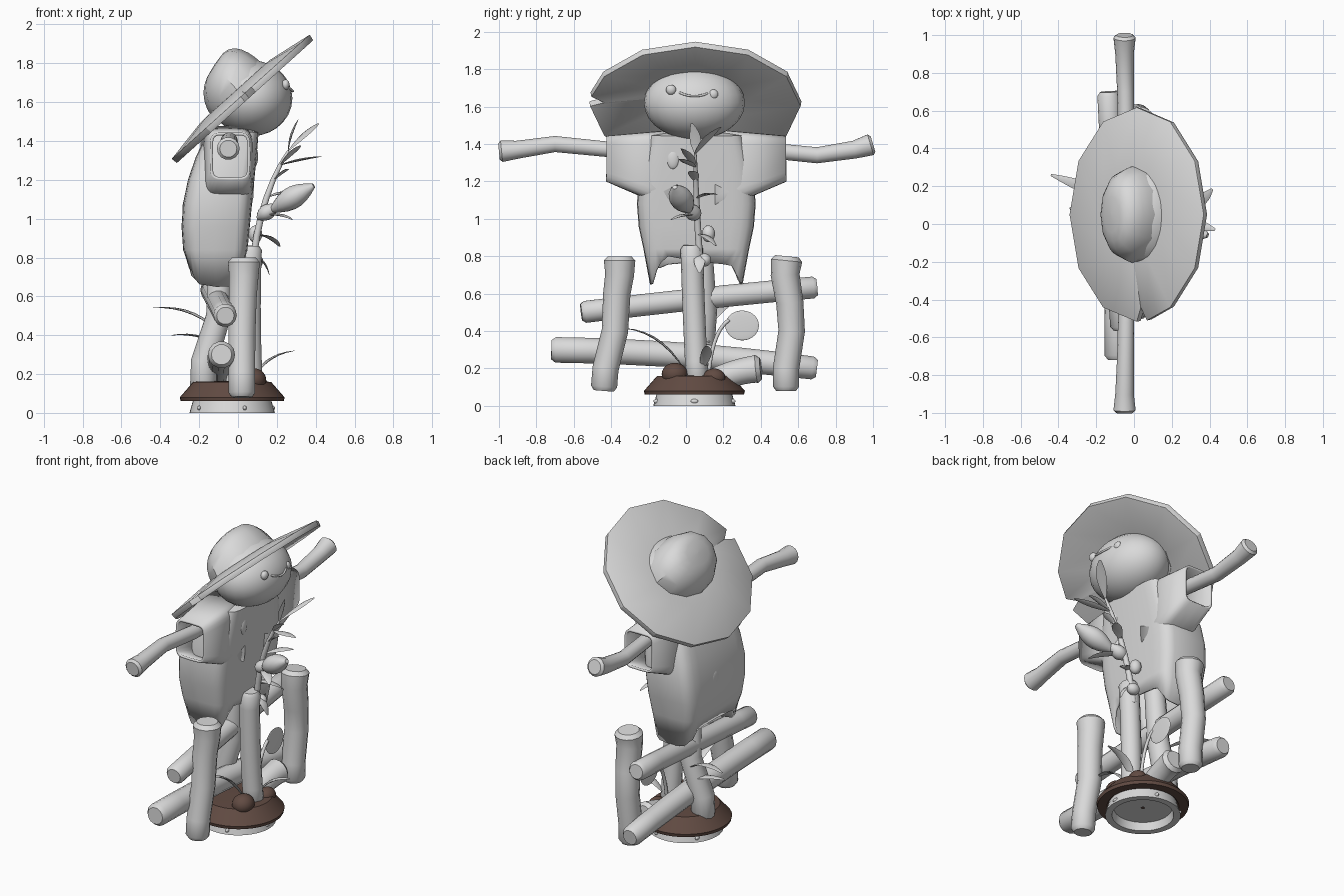
import bpy, bmesh, math, random
from mathutils import Vector, Matrix

random.seed(4)
cube = bpy.data.objects.get("Cube")
if cube:
    bpy.data.objects.remove(cube)


def material(name, color):
    mat = bpy.data.materials.new(name)
    mat.use_nodes = True
    mat.diffuse_color = (*color, 1)
    mat.node_tree.nodes["Principled BSDF"].inputs["Base Color"].default_value = (*color, 1)
    return mat


GREY = material("plain grey", (.7, .7, .7))
BROWN = material("soil brown", (.12, .07, .055))


def finish(name, bm, mat=GREY, angle=40, thick=0):
    """Turn a bmesh into a shaded object."""
    bmesh.ops.remove_doubles(bm, verts=bm.verts, dist=.0001)
    bmesh.ops.recalc_face_normals(bm, faces=bm.faces)
    mesh = bpy.data.meshes.new(name)
    bm.to_mesh(mesh)
    bm.free()
    mesh.materials.append(mat)
    part = bpy.data.objects.new(name, mesh)
    bpy.context.collection.objects.link(part)
    if thick:
        shell = part.modifiers.new("thickness", "SOLIDIFY")
        shell.thickness = thick
        shell.offset = 0
    bpy.ops.object.select_all(action="DESELECT")
    part.select_set(True)
    bpy.context.view_layer.objects.active = part
    bpy.ops.object.shade_smooth_by_angle(angle=math.radians(angle))
    return part


def loft(name, rings, caps=True, **options):
    """Skin a row of equal rings."""
    bm = bmesh.new()
    rows = [[bm.verts.new(point) for point in ring] for ring in rings]
    for low, high in zip(rows, rows[1:]):
        for i in range(len(low)):
            bm.faces.new((low[i - 1], low[i], high[i], high[i - 1]))
    if caps:
        bm.faces.new(rows[0])
        bm.faces.new(rows[-1])
    return finish(name, bm, **options)


def turn(count):
    """Evenly spaced angles around a circle."""
    return [math.tau * k / count for k in range(count)]


def bend(start, middle, end, steps=7):
    """Points on a curve pulled towards the middle point."""
    start, middle, end = Vector(start), Vector(middle), Vector(end)
    return [start.lerp(middle, k / steps).lerp(middle.lerp(end, k / steps), k / steps)
            for k in range(steps + 1)]


def skin(name, points, radii, sides, flat):
    """Limb of round or flattened cross-section along a path."""
    whole = (points[-1] - points[0]).normalized()
    reference = Vector((1, 0, 0)) if abs(whole.z) > .8 else Vector((0, 0, 1))
    rings = []
    for i, point in enumerate(points):
        ahead = points[min(i + 1, len(points) - 1)] - points[max(i - 1, 0)]
        side = ahead.cross(reference).normalized()
        up = side.cross(ahead).normalized() * flat
        rings.append([point + radii[i] * (side * math.cos(a) + up * math.sin(a))
                      for a in turn(sides)])
    return loft(name, rings)


def limb(name, points, radius, tip=1):
    """Log with softened ends that widens or narrows to its tip."""
    points = [Vector(point) for point in points]
    last = len(points) - 1
    radii = [radius * (1 + (tip - 1) * (i / last) ** 3) for i in range(last + 1)]
    first_step = (points[1] - points[0]).normalized() * radius / 3
    last_step = (points[-1] - points[-2]).normalized() * radius / 3
    points = [points[0], points[0] + first_step, *points[1:-1], points[-1] - last_step, points[-1]]
    radii = [radii[0] * .75, *radii, radii[-1] * .75]
    return skin(name, points, radii, 14, 1)


def leaf(name, start, middle, end, width=.03, flat=.2, sides=6):
    """Pointed leaf or pod on a bent path."""
    path = bend(start, middle, end)
    radii = [width * math.sin(math.pi * (k + .5) / len(path)) for k in range(len(path))]
    return skin(name, path, radii, sides, flat)


def blob(name, place, size, mat=GREY):
    bm = bmesh.new()
    bmesh.ops.create_uvsphere(bm, u_segments=24, v_segments=14, radius=1)
    shape = Matrix.Translation(place) @ Matrix.Diagonal((*size, 1))
    bmesh.ops.transform(bm, matrix=shape, verts=bm.verts)
    return finish(name, bm, mat)


def round_part(name, profile, **options):
    """Turned part around the axis of the base."""
    rings = [[(radius * math.cos(a) - .03, radius * math.sin(a) + .045, z) for a in turn(40)]
             for radius, z in profile]
    return loft(name, rings, **options)


def soft_box(left, right, low, high, power=.35):
    """Rounded rectangle: two coordinates and the angle of each point."""
    outline = []
    for a in turn(24):
        across = math.copysign(abs(math.cos(a)) ** power, math.cos(a))
        along = math.copysign(abs(math.sin(a)) ** power, math.sin(a))
        outline.append(((left + right + across * (right - left)) / 2,
                        (low + high + along * (high - low)) / 2, a))
    return outline


# Base and soil
round_part("base_dish", [(.01, .05), (.17, .05), (.18, 0), (.22, 0), (.2, .07)], caps=False)
round_part("soil", [(.19, .08), (.21, .06), (.265, .06), (.27, .08), (.2, .16), (.01, .165)], mat=BROWN)
blob("right_soil_mound", (.08, -.06, .17), (.065, .07, .06), BROWN)
blob("left_soil_mound", (.1, .15, .15), (.05, .06, .05), BROWN)
for a in turn(5):
    blob("base_pebble", (.21 * math.cos(a) - .03, .21 * math.sin(a) + .045, .025), (.01, .02, .012))

# Fence
limb("right_post", [(.02, -.44, .08), (.02, -.43, .2), (.02, -.38, .4), (.025, -.37, .6),
                    (.03, -.355, .7), (.03, -.355, .8)], .07, 1.2)
limb("left_post", [(.02, .535, .08), (.02, .535, .2), (.02, .565, .4), (.025, .555, .55),
                   (.03, .53, .7), (.03, .54, .8)], .07, 1.2)
limb("lower_rail", bend((-.085, -.72, .3), (-.09, 0, .29), (-.09, .7, .2)), .07, .9)
limb("upper_rail", bend((-.065, -.56, .5), (-.1, 0, .57), (-.135, .7, .635)), .06)

# Stakes
limb("front_stake", bend((.07, .06, .13), (.05, .04, .5), (.065, .03, .86)), .06)
limb("bent_stake", [(-.18, .08, .1), (-.175, .08, .26), (-.1, .1, .5), (-.08, .06, 1.2)], .07, .8)
limb("side_stump", bend((0, .15, .13), (.01, .27, .19), (.02, .4, .2)), .07, 1.1)

# Shirt body, narrowing to the collar, with a ragged hem hanging low at the sides
rings = []
for k in range(7):
    t = k / 6
    half = .24 + .07 * math.sin(math.pi * t)
    ring = []
    for x, y, a in soft_box(-.25 - .2 * t + .3 * t * t, .03 + .07 * t, .055 - half, .055 + half):
        tear = random.uniform(-.03, .03) * abs(math.cos(a))
        hem = .07 - .14 * math.sin(a) ** 2 + tear
        ring.append(Vector((x, y, .72 + .72 * t + (0 if k else hem))))
    rings.append(ring)
collar = Vector((-.02, .055, 1.48))
rings += [[point.lerp(collar, pull) for point in rings[-1]] for pull in (.5, .99)]
loft("shirt_body", rings, caps=False, thick=.015, angle=30)

# Sleeves and arms
for side, word in ((-1, "right"), (1, "left")):
    rings = []
    for reach in (.1, .28, .48):
        box = soft_box(.13 * reach - .2, .08 - .05 * reach, 1 + .43 * reach, 1.48 - .09 * reach)
        rings.append([(x, .055 + side * reach, z) for x, z, a in box])
    loft(word + "_sleeve", rings, caps=False, thick=.015, angle=30)
    limb(word + "_arm", [(-.04, side * .1, 1.37), (-.04, side * .4, 1.37),
                         (-.045, side * .7, 1.37 - side * .03), (-.05, side * .9, 1.37),
                         (-.05, side, 1.38 + side * .02)], .042, 1.4)
blob("shirt_button", (.085, -.07, 1.32), (.018, .035, .055))
blob("back_patch", (-.275, .1, 1.04), (.012, .05, .055))

# Head and face
blob("head", (.07, .045, 1.62), (.21, .27, .195))
blob("right_eye", (.245, -.08, 1.69), (.02, .027, .027))
blob("left_eye", (.245, .145, 1.665), (.02, .027, .027))
limb("mouth", bend((.26, -.035, 1.675), (.305, .04, 1.64), (.26, .115, 1.67)), .006)

# Hat brim with a notch in its edge
corners = sorted([30 * k for k in range(12)] + [274, 279])
rings = []
for spread, rise in ((1, 0), (.5, .04), (.01, .045)):
    rings.append([])
    for corner in corners:
        reach = spread * (.87 if corner == 274 else 1)
        a = math.radians(corner)
        rings[-1].append((.475 * reach * math.cos(a), .565 * reach * math.sin(a), rise))
brim = loft("hat_brim", rings, caps=False, thick=.034, angle=30)
edge = brim.modifiers.new("soft edge", "BEVEL")
edge.width, edge.segments = .008, 2

# Domed crown, taller at the front
rings = []
for k in range(9):
    rise = math.pi / 2 * k / 8
    spread = max(.01, math.cos(rise) ** .6)
    rings.append([(.19 * spread * math.cos(a) + .01, .258 * spread * math.sin(a),
                   .02 + .21 * math.sin(rise) + .05 * spread * math.cos(a) * math.sin(rise))
                  for a in turn(12)])
crown = loft("hat_crown", rings, angle=35)
for part in (brim, crown):
    part.rotation_euler.y = math.radians(-42)
    part.location = (.025, .05, 1.615)

# Climbing plant with leaves swinging to alternate sides
stem = bend((.07, .08, .7), (.1, .05, 1.1), (.26, .05, 1.35))
limb("vine_stem", stem, .018, .4)
for k, root in enumerate(stem[1:]):
    swing = math.sin(2.4 * k)
    tip = root + Vector((.08 + .08 * swing ** 2, .14 * swing, .04 * k - .1))
    leaf("vine_leaf", root, root.lerp(tip, .5) + Vector((.02, 0, .03)), tip)
leaf("top_leaf", stem[-1], (.26, .06, 1.42), (.31, .03, 1.51))
leaf("side_vine_leaf", stem[-2], (.32, 0, 1.31), (.43, -.03, 1.32))
leaf("large_pod", (.17, .02, 1.04), (.28, -.03, 1.11), (.39, -.06, 1.17), .065, .9, 14)
leaf("small_pod", (.1, .05, 1), (.14, .04, 1.03), (.21, .02, 1.07), .045, .9, 14)
blob("upper_berry", (.09, .12, .92), (.035, .035, .045))
blob("lower_berry", (.09, .1, .78), (.04, .035, .035))

# Ground leaves and one broad flat leaf on a stalk
leaf("back_leaf", (-.1, .12, .42), (-.24, .19, .56), (-.44, .26, .54))
leaf("low_back_leaf", (-.08, .12, .34), (-.2, .12, .42), (-.34, .08, .4))
leaf("side_leaf", (.04, 0, .18), (.02, -.13, .4), (0, -.33, .415))
leaf("front_leaf", (.08, .08, .18), (.14, .12, .3), (.29, .11, .32))
limb("broad_leaf_stalk", bend((.05, .12, .16), (.05, .14, .4), (.05, .23, .46)), .01)
blob("broad_leaf", (.05, .3, .43), (.005, .09, .08))
